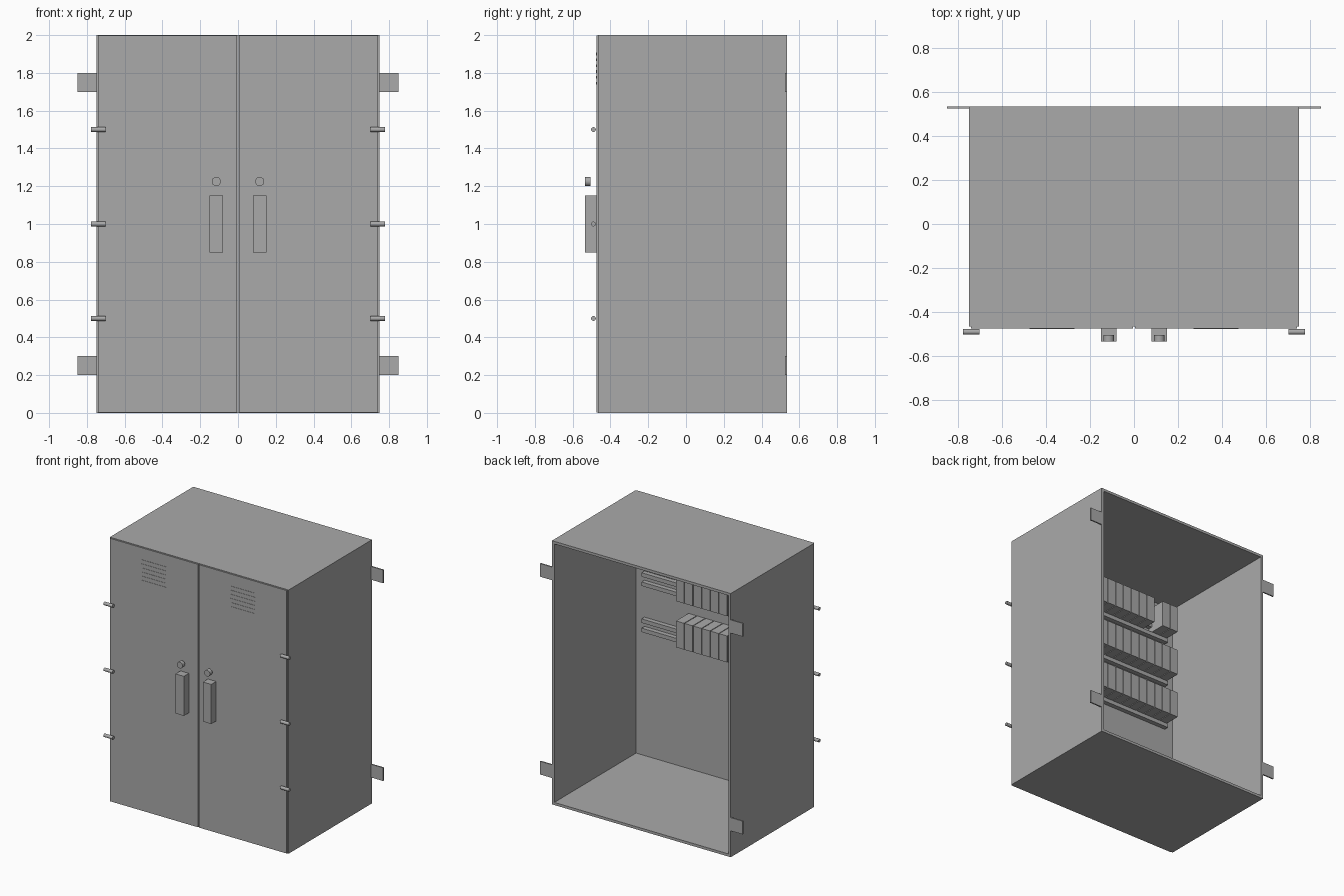
import bpy, bmesh, math
from mathutils import Matrix

if "Cube" in bpy.data.objects:
    bpy.data.objects.remove(bpy.data.objects["Cube"])

grey = bpy.data.materials.new("cabinet_grey")
grey.diffuse_color = (0.4, 0.4, 0.4, 1)
grey.use_nodes = True
grey.node_tree.nodes["Principled BSDF"].inputs["Base Color"].default_value = grey.diffuse_color


def finish(name, bm):
    me = bpy.data.meshes.new(name)
    bm.to_mesh(me)
    bm.free()
    me.materials.append(grey)
    ob = bpy.data.objects.new(name, me)
    bpy.context.collection.objects.link(ob)
    return ob


def add_box(bm, x, y, z):
    """Axis-aligned box from (min, max) pairs."""
    size = [abs(r[1] - r[0]) for r in (x, y, z)]
    mid = [(r[0] + r[1]) / 2 for r in (x, y, z)]
    return bmesh.ops.create_cube(
        bm, size=1, matrix=Matrix.Translation(mid) @ Matrix.Diagonal((*size, 1)))


def box(name, x, y, z):
    bm = bmesh.new()
    add_box(bm, x, y, z)
    return finish(name, bm)


def cylinder(name, centre, radius, length, axis):
    bm = bmesh.new()
    bmesh.ops.create_cone(
        bm, cap_ends=True, segments=20, radius1=radius, radius2=radius, depth=length,
        matrix=Matrix.Translation(centre) @ Matrix.Rotation(math.pi / 2, 4, axis))
    ob = finish(name, bm)
    bpy.ops.object.select_all(action='DESELECT')
    ob.select_set(True)
    bpy.context.view_layer.objects.active = ob
    bpy.ops.object.shade_smooth_by_angle(angle=math.radians(40))
    return ob


# Cabinet shell, open at the back
bm = bmesh.new()
add_box(bm, (-0.75, 0.75), (-0.465, 0.535), (0, 2))
bm.normal_update()
bmesh.ops.delete(bm, geom=[f for f in bm.faces if f.normal.y > 0.9], context='FACES')
shell = finish("cabinet_shell", bm)
mod = shell.modifiers.new("wall_thickness", 'SOLIDIFY')
mod.thickness = 0.02
mod.offset = -1
mod.use_even_offset = True

for side, s in (("left", -1), ("right", 1)):
    # Door leaf, handle and lock
    box(f"{side}_door", (s * 0.005, s * 0.74), (-0.475, -0.465), (0.003, 1.997))
    box(f"{side}_handle", (s * 0.08, s * 0.15), (-0.535, -0.475), (0.85, 1.15))
    cylinder(f"{side}_lock", (s * 0.115, -0.52, 1.225), 0.024, 0.03, 'X')

    # Vent slats near the top of the door
    bm = bmesh.new()
    for i in range(6):
        z = 1.745 + i * 0.031
        add_box(bm, (s * 0.27, s * 0.475), (-0.477, -0.47), (z - 0.007, z + 0.007))
    finish(f"{side}_vent_slats", bm)

    # Hinge pins
    for z in (0.5, 1.0, 1.5):
        cylinder(f"{side}_hinge", (s * 0.74, -0.49, z), 0.0125, 0.075, 'Y')

    # Wall mounting brackets
    for z in (0.2, 1.7):
        box(f"{side}_bracket", (s * 0.745, s * 0.85), (0.525, 0.535), (z, z + 0.1))

# Inside: three rows of rails and circuit breakers on the front panel
for row in range(3):
    z = 1.1 + row * 0.35
    bm = bmesh.new()
    for low in (z - 0.13, z - 0.06):
        add_box(bm, (-0.66, 0.66), (-0.446, -0.41), (low, low + 0.03))
    finish("mounting_rails", bm)

    bm = bmesh.new()
    for i in range(13):
        if row == 2 and i == 2:      # one empty slot in the top row
            continue
        x = -0.65 + i * 0.0725
        add_box(bm, (x, x + 0.067), (-0.44, -0.29), (z - 0.1, z + 0.1))
    finish("breaker_row", bm)
